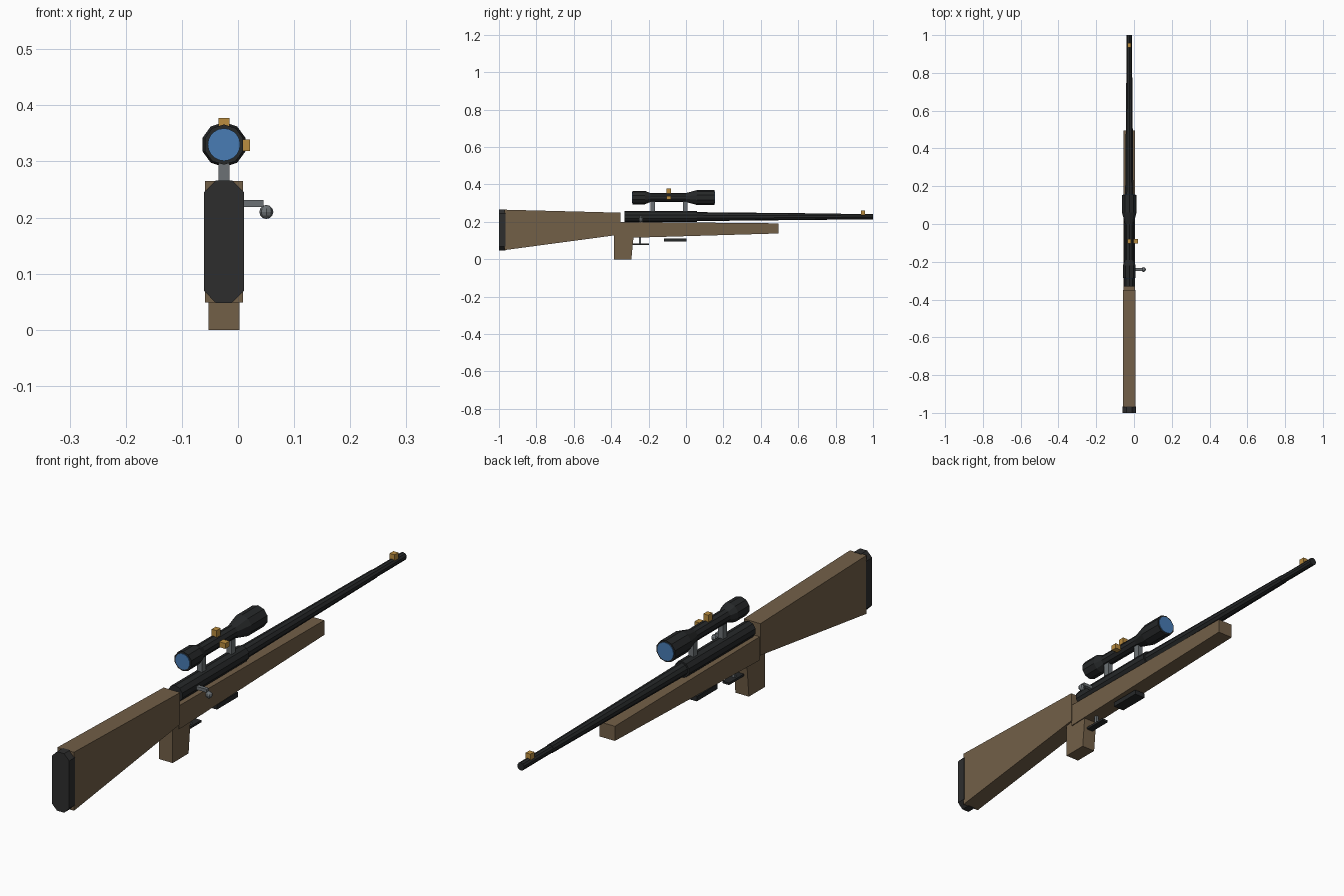
import bpy, bmesh, math
from mathutils import Vector

cube = bpy.data.objects.get("Cube")
if cube:
    bpy.data.objects.remove(cube, do_unlink=True)

CX = -0.025      # centre line of the whole body
BORE = 0.228     # barrel axis height
SIGHT = 0.33     # scope axis height


def material(name, colour):
    m = bpy.data.materials.new(name)
    m.use_nodes = True
    m.diffuse_color = (*colour, 1)
    m.node_tree.nodes["Principled BSDF"].inputs["Base Color"].default_value = (*colour, 1)
    return m


wood = material("wood", (0.17, 0.115, 0.064))
rubber = material("rubber", (0.027, 0.027, 0.027))
gunmetal = material("gunmetal", (0.019, 0.021, 0.022))
steel = material("steel", (0.15, 0.167, 0.178))
brass = material("brass", (0.5, 0.27, 0.05))
glass = material("glass", (0.065, 0.2, 0.46))


def finish(name, bm, mat):
    bmesh.ops.recalc_face_normals(bm, faces=bm.faces)
    mesh = bpy.data.meshes.new(name)
    bm.to_mesh(mesh)
    bm.free()
    mesh.materials.append(mat)
    ob = bpy.data.objects.new(name, mesh)
    bpy.context.collection.objects.link(ob)
    return ob


def skin(name, rings, mat):
    """Join matching rings of points and cap both ends."""
    bm = bmesh.new()
    loops = [[bm.verts.new(p) for p in ring] for ring in rings]
    n = len(loops[0])
    for a, b in zip(loops, loops[1:]):
        for i in range(n):
            j = (i + 1) % n
            bm.faces.new((a[i], a[j], b[j], b[i]))
    bm.faces.new(loops[0])
    bm.faces.new(loops[-1])
    return finish(name, bm, mat)


def slab(name, profile, half, mat, x=CX):
    """Side profile of (y, z) points, extruded across x."""
    return skin(name, [[(x + s * half, y, z) for y, z in profile] for s in (-1, 1)], mat)


def box(name, x, y, z, mat):
    corners = [(y[0], z[0]), (y[1], z[0]), (y[1], z[1]), (y[0], z[1])]
    return slab(name, corners, (x[1] - x[0]) / 2, mat, (x[0] + x[1]) / 2)


def tube(name, steps, height, mat, sides=10):
    """Turned part along y from (y, radius) steps."""
    rings = []
    for y, r in steps:
        turn = [math.pi / 2 + math.tau * i / sides for i in range(sides)]
        rings.append([(CX + r * math.cos(a), y, height + r * math.sin(a)) for a in turn])
    return skin(name, rings, mat)


# Wooden furniture
slab("butt_stock", [(-0.97, 0.049), (-0.35, 0.132), (-0.35, 0.249), (-0.97, 0.265)], 0.034, wood)
slab("fore_stock", [(-0.352, 0.113), (0.495, 0.138), (0.495, 0.192), (-0.352, 0.2)], 0.031, wood)
slab("grip", [(-0.385, 0), (-0.292, 0), (-0.28, 0.125), (-0.385, 0.135)], 0.0275, wood)

# Recoil pad with chamfered corners
w, c, low, high = 0.0355, 0.021, 0.048, 0.266
pad = [(-w, low + c), (-w + c, low), (w - c, low), (w, low + c),
       (w, high - c), (w - c, high), (-w + c, high), (-w, high - c)]
skin("recoil_pad", [[(CX + x, y, z) for x, z in pad] for y in (-1, -0.965)], rubber)

# Receiver and barrel
tube("receiver", [(-0.33, 0.03), (0.06, 0.03)], BORE, gunmetal)
tube("barrel", [(0.05, 0.024), (0.83, 0.016), (0.83, 0.0145), (1, 0.0145)], BORE, gunmetal)
box("front_sight", (CX - 0.01, CX + 0.01), (0.935, 0.957), (0.237, 0.26), brass)

# Scope with a lens at each end
tube("scope_body", [(-0.285, 0.036), (-0.22, 0.036), (-0.19, 0.024), (0, 0.024),
                    (0.06, 0.04), (0.153, 0.04)], SIGHT, gunmetal)
tube("rear_lens", [(-0.288, 0.029), (-0.28, 0.029)], SIGHT, glass, 20)
tube("front_lens", [(0.149, 0.033), (0.156, 0.033)], SIGHT, glass, 20)
for name, y in (("rear_mount", -0.178), ("front_mount", -0.005)):
    box(name, (CX - 0.01, CX + 0.01), (y - 0.012, y + 0.012), (0.25, 0.315), steel)
box("top_turret", (CX - 0.01, CX + 0.01), (-0.104, -0.08), (0.345, 0.377), brass)
box("side_turret", (CX + 0.015, 0.021), (-0.104, -0.08), (0.319, 0.339), brass)

# Bolt handle and knob
box("bolt_handle", (-0.01, 0.045), (-0.248, -0.234), (0.219, 0.231), steel)
bm = bmesh.new()
bmesh.ops.create_uvsphere(bm, u_segments=8, v_segments=6, radius=0.0125)
bmesh.ops.translate(bm, verts=bm.verts, vec=Vector((0.0505, -0.241, 0.21)))
finish("bolt_knob", bm, steel)

# Trigger, guard and magazine plate
slab("trigger", [(-0.25, 0.08), (-0.241, 0.08), (-0.241, 0.125), (-0.25, 0.125)], 0.005, steel)
box("trigger_guard", (CX - 0.013, CX + 0.013), (-0.285, -0.197), (0.075, 0.083), gunmetal)
box("magazine_plate", (CX - 0.022, CX + 0.022), (-0.118, 0.004), (0.094, 0.112), gunmetal)
